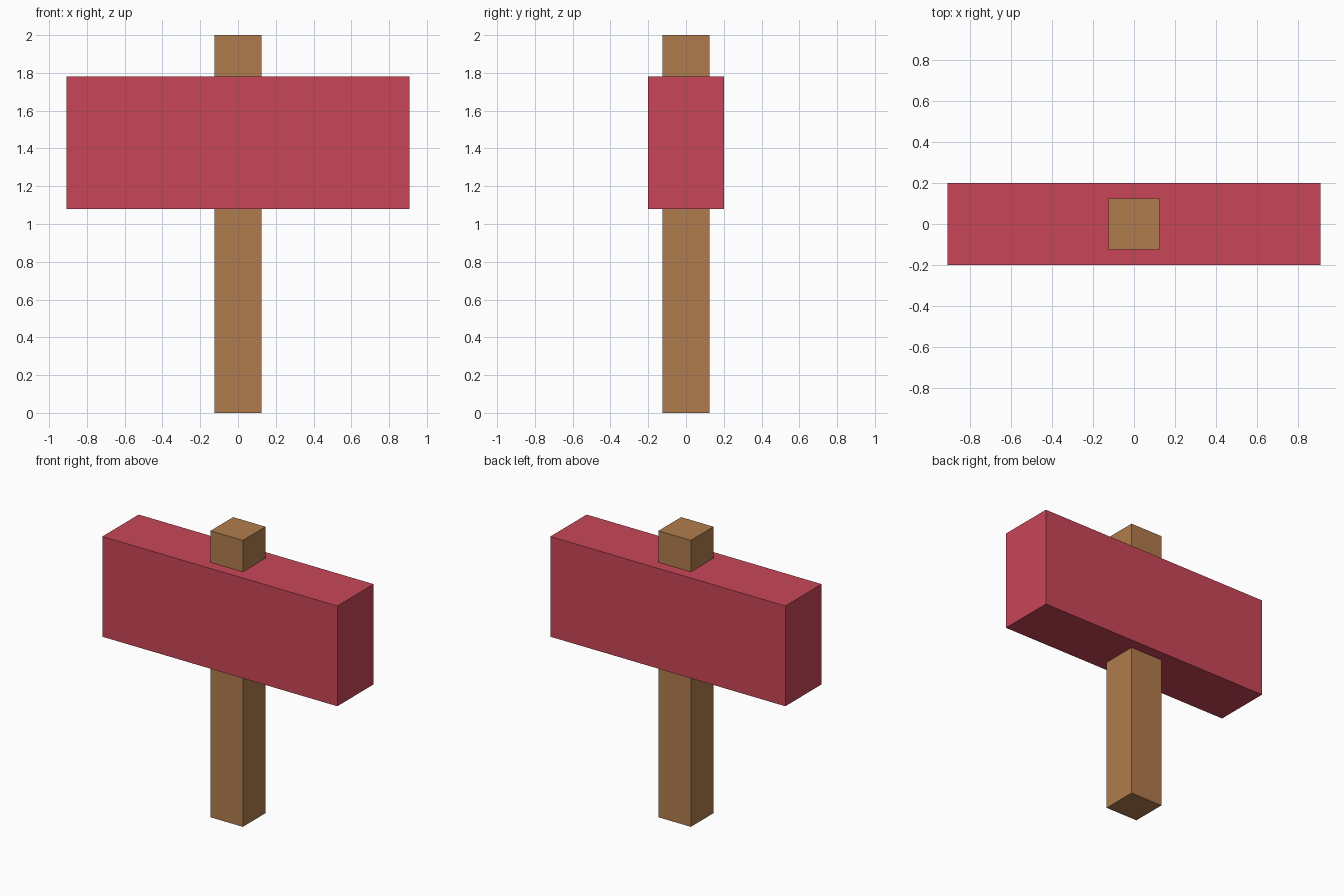
import bpy
import bmesh
from mathutils import Matrix, Vector

if "Cube" in bpy.data.objects:
    bpy.data.objects.remove(bpy.data.objects["Cube"])


def material(name, rgb):
    mat = bpy.data.materials.new(name)
    mat.diffuse_color = (*rgb, 1.0)
    mat.use_nodes = True
    mat.node_tree.nodes["Principled BSDF"].inputs["Base Color"].default_value = mat.diffuse_color
    return mat


def box(name, size, z_bottom, mat):
    """Flat-shaded box centred on x = y = 0, resting at z_bottom."""
    bm = bmesh.new()
    place = Matrix.Translation((0, 0, z_bottom + size[2] / 2))
    bmesh.ops.create_cube(bm, size=1, matrix=place @ Matrix.Diagonal(Vector((*size, 1))))
    mesh = bpy.data.meshes.new(name)
    bm.to_mesh(mesh)
    bm.free()
    mesh.materials.append(mat)
    obj = bpy.data.objects.new(name, mesh)
    bpy.context.collection.objects.link(obj)
    return obj


wood = material("brown wood", (0.434, 0.202, 0.076))
red = material("red paint", (0.584, 0.061, 0.098))

# Square post running through the full height
box("post", (0.25, 0.25, 2.0), 0.0, wood)

# Wide board mounted around the post
box("sign_board", (1.815, 0.4, 0.7), 1.08, red)
